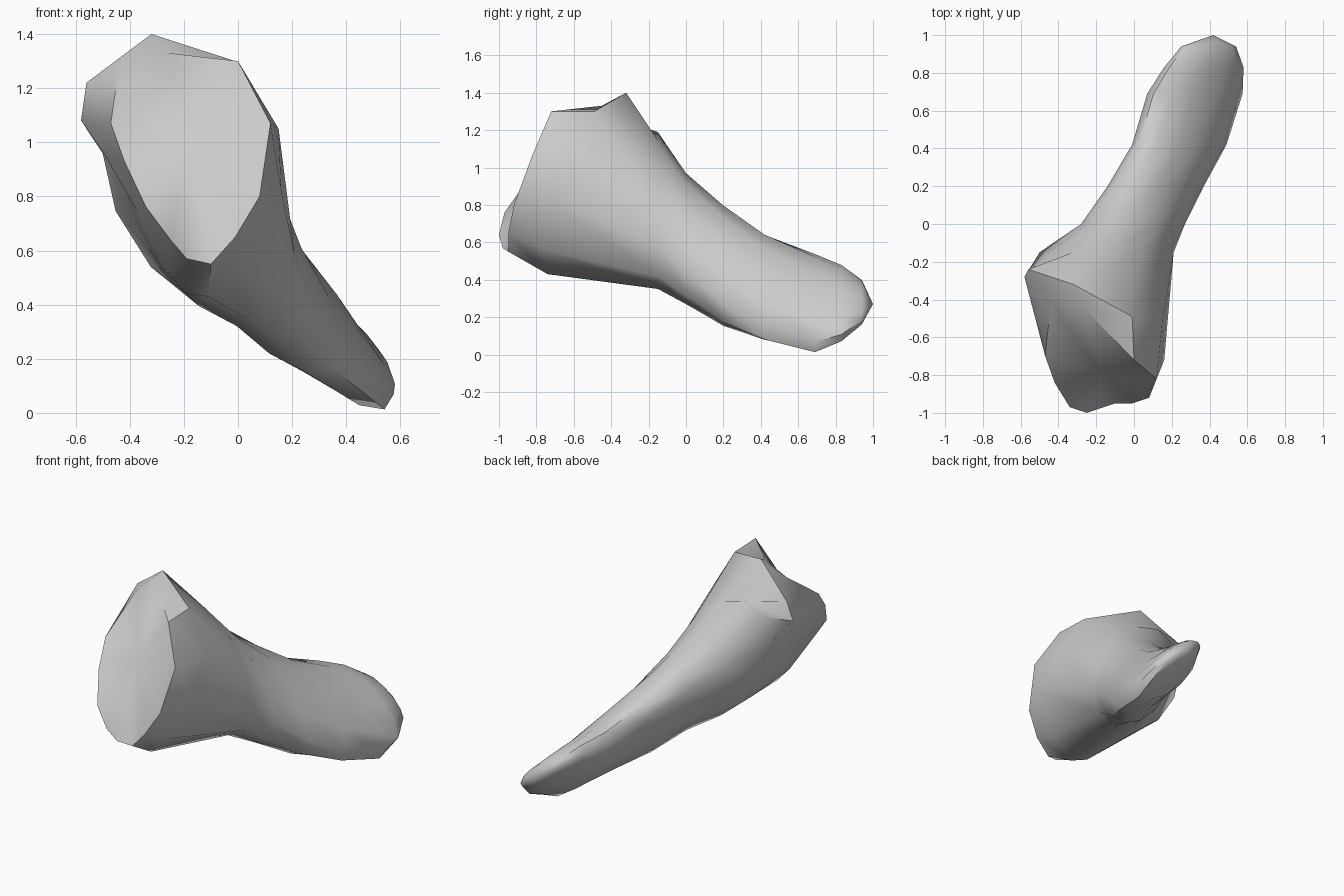
import bpy, bmesh, math
from mathutils import Vector

if "Cube" in bpy.data.objects:
    bpy.data.objects.remove(bpy.data.objects["Cube"])

N = 12


def section(y, x0, x1, z0, z1, tilt):
    """Tilted ellipse filling the given x/z extents; tilt -1 is a flat diagonal blade."""
    phi = math.acos(tilt)
    cx, cz, a, b = (x0 + x1) / 2, (z0 + z1) / 2, (x1 - x0) / 2, (z1 - z0) / 2
    return [(cx + a * math.cos(t), y, cz + b * math.cos(t + phi))
            for t in (2 * math.pi * i / N for i in range(N))]


# Outline of the front joint face
face_ring = [(.08, -.92, .80), (-.01, -.95, .65), (-.1, -.95, .55), (-.19, -.98, .57),
             (-.25, -1.0, .64), (-.34, -.97, .76), (-.42, -.84, .93), (-.47, -.70, 1.07),
             (-.44, -.41, 1.28), (-.26, -.45, 1.33), (0, -.72, 1.30), (.12, -.82, 1.07)]

# Widest rim of the head
rim_ring = [(.16, -.72, .82), (.03, -.76, .56), (-.11, -.74, .43), (-.19, -.68, .44),
            (-.26, -.70, .52), (-.37, -.62, .74), (-.49, -.45, .95), (-.58, -.28, 1.08),
            (-.56, -.24, 1.22), (-.32, -.32, 1.40), (-.01, -.49, 1.30), (.15, -.52, 1.05)]

# Neck, shaft and thin rounded tip
shaft = [section(*s) for s in [
    (-.15, -.50, .21, .35, 1.19, -.45),
    (0, -.28, .27, .27, .97, -.52),
    (.20, -.14, .37, .15, .80, -.62),
    (.42, -.01, .49, .07, .65, -.70),
    (.69, .07, .575, .01, .54, -.78),
    (.83, .16, .58, .07, .48, -.82),
    (.94, .25, .54, .16, .40, -.80)]]

rings = [face_ring, rim_ring] + shaft
bm = bmesh.new()
loops = [[bm.verts.new(p) for p in r] for r in rings]
for r, s in zip(loops, loops[1:]):
    for i in range(N):
        j = (i + 1) % N
        bm.faces.new((r[i], r[j], s[j], s[i]))

# Hollowed joint face and closed tip
for loop, centre in ((loops[0], (-.18, -.78, 1.03)), (loops[-1], (.42, 1.0, .27))):
    c = bm.verts.new(Vector(centre))
    for i in range(N):
        bm.faces.new((loop[i], loop[(i + 1) % N], c))
bmesh.ops.recalc_face_normals(bm, faces=bm.faces)

mesh = bpy.data.meshes.new("bone")
bm.to_mesh(mesh)
bm.free()
bone = bpy.data.objects.new("bone", mesh)
bpy.context.collection.objects.link(bone)
bpy.context.view_layer.objects.active = bone
bone.select_set(True)
bpy.ops.object.shade_smooth_by_angle(angle=math.radians(50))
